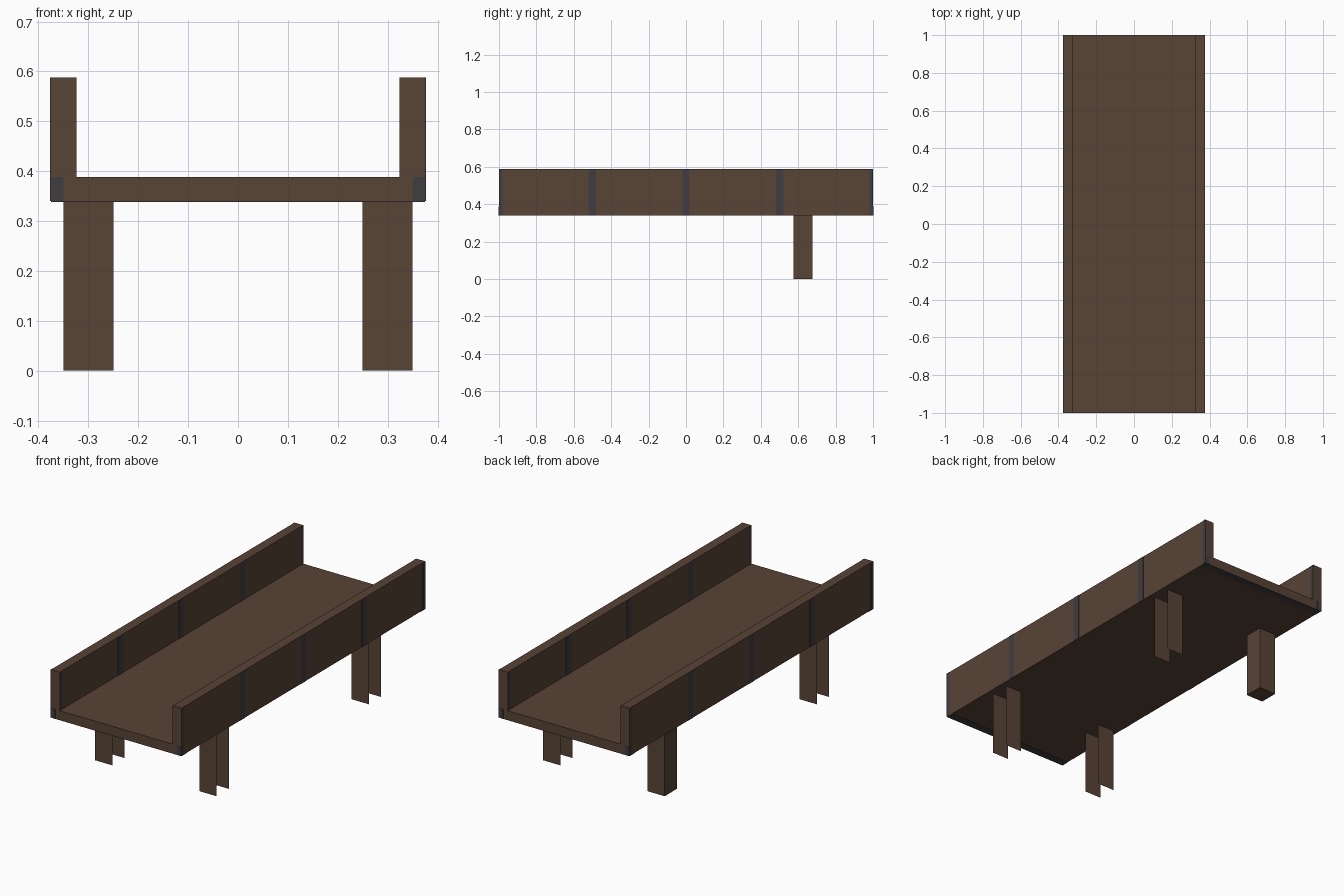
import bpy, bmesh

if "Cube" in bpy.data.objects:
    bpy.data.objects.remove(bpy.data.objects["Cube"])


def material(name, rgb):
    m = bpy.data.materials.new(name)
    m.diffuse_color = (*rgb, 1)
    m.use_nodes = True
    m.node_tree.nodes["Principled BSDF"].inputs["Base Color"].default_value = m.diffuse_color
    return m


wood = material("dark_brown_wood", (0.098, 0.056, 0.036))
metal = material("dark_grey_metal", (0.052, 0.047, 0.053))


def box(name, lo, hi, mat, keep=None):
    """Box between two corners; keep(normal) selects which faces stay."""
    bm = bmesh.new()
    bmesh.ops.create_cube(bm, size=1)
    for v in bm.verts:
        v.co = [(a + b) / 2 + c * (b - a) for a, b, c in zip(lo, hi, v.co)]
    bm.normal_update()
    if keep:
        drop = [f for f in bm.faces if not keep(f.normal)]
        bmesh.ops.delete(bm, geom=drop, context='FACES')
    me = bpy.data.meshes.new(name)
    bm.to_mesh(me)
    bm.free()
    me.materials.append(mat)
    ob = bpy.data.objects.new(name, me)
    bpy.context.collection.objects.link(ob)
    return ob


def side_box(name, s, x0, x1, y0, y1, z0, z1, mat, keep=None):
    """Box on the right (s=1) or mirrored to the left (s=-1)."""
    xs = sorted((s * x0, s * x1))
    return box(name, (xs[0], y0, z0), (xs[1], y1, z1), mat, keep)


BOTTOM, DECK, TOP = 0.34, 0.388, 0.588
T = 0.0015  # how far the metal plates stand proud

# Deck between the rails
box("deck", (-0.325, -1, BOTTOM), (0.325, 1, DECK), wood)

for s, side in ((1, "right"), (-1, "left")):
    # Side rail
    side_box(side + "_rail", s, 0.325, 0.375, -1, 1, BOTTOM, TOP, wood)

    # Metal straps on the outer and inner rail faces
    for y in (-1, -0.5, 0, 0.5, 1):
        y0, y1 = max(y - 0.02, -1), min(y + 0.02, 1)
        side_box(side + "_outer_strap", s, 0.374, 0.375 + T, y0, y1, BOTTOM, TOP, metal)
        side_box(side + "_inner_strap", s, 0.325 - T, 0.326, y0, y1, DECK, TOP, metal)

    for e, end in ((-1, "front"), (1, "back")):
        # Metal corner plate on the rail end
        ya, yb = sorted((e * 0.999, e * (1 + T)))
        side_box(f"{end}_{side}_corner_plate", s, 0.35, 0.375, ya, yb, BOTTOM, DECK, metal)

        # Legs: the back left one is boxed in, the rest are pairs of boards
        ya, yb = sorted((e * 0.575, e * 0.675))
        boxed = s < 0 and e > 0
        keep = (lambda n: n.z < 0.5) if boxed else (lambda n: abs(n.y) > 0.5)
        side_box(f"{end}_{side}_leg", s, 0.25, 0.35, ya, yb, 0, BOTTOM, wood, keep)

# Metal strips under both ends of the deck
for e, end in ((-1, "front"), (1, "back")):
    ya, yb = sorted((e * 0.96, e))
    box(end + "_under_strip", (-0.375, ya, BOTTOM - T), (0.375, yb, BOTTOM + 0.001), metal)
